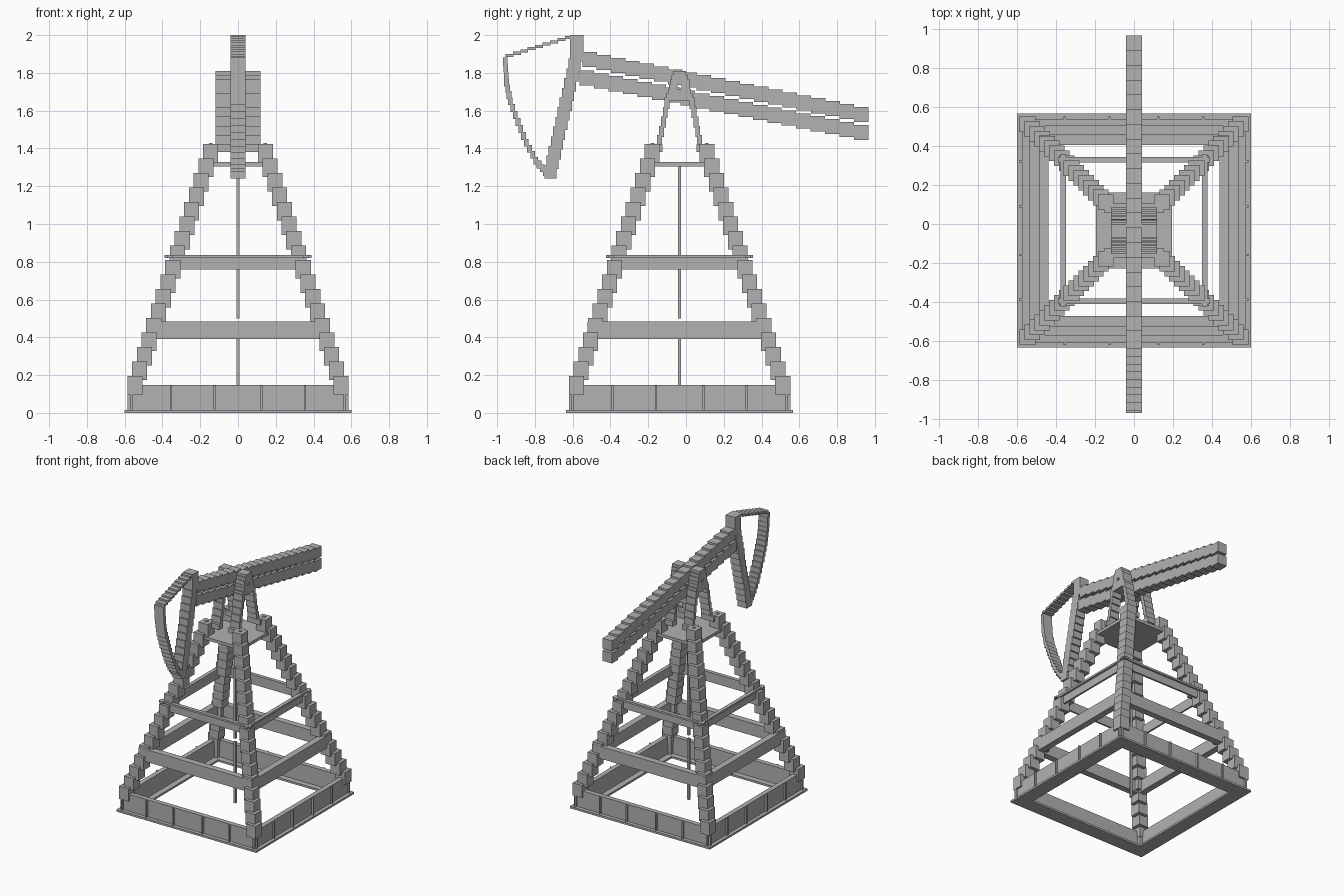
import bpy
import bmesh
from mathutils import Vector, Matrix

cube = bpy.data.objects.get("Cube")
if cube:
    bpy.data.objects.remove(cube)

steel = bpy.data.materials.new("grey_steel")
steel.use_nodes = True
GREY = (0.445, 0.445, 0.445, 1)
steel.diffuse_color = GREY
steel.node_tree.nodes["Principled BSDF"].inputs["Base Color"].default_value = GREY

CY = -0.034   # y of the tower axis


def block(x0, x1, y0, y1, z0, z1):
    return (Vector((x0, y0, z0)), Vector((x1, y1, z1)))


def make(name, blocks, origin_y=0.0):
    """One object made of axis-aligned blocks."""
    bm = bmesh.new()
    for a, b in blocks:
        size = b - a
        mid = (a + b) / 2 + Vector((0, origin_y, 0))
        bmesh.ops.create_cube(bm, size=1, matrix=Matrix.Translation(mid) @ Matrix.Diagonal((*[abs(s) for s in size], 1)))
    mesh = bpy.data.meshes.new(name)
    bm.to_mesh(mesh)
    bm.free()
    mesh.materials.append(steel)
    obj = bpy.data.objects.new(name, mesh)
    bpy.context.collection.objects.link(obj)
    return obj


def mirrored(blocks, axes):
    """Blocks plus their mirror images across the given axes."""
    out = list(blocks)
    for axis in axes:
        flip = Vector([-1 if i == axis else 1 for i in range(3)])
        out += [(a * flip, b * flip) for a, b in out]
    return out


def frame(inner, outer, z0, z1):
    """Square ring of four bars."""
    return mirrored([block(-outer, outer, inner, outer, z0, z1)], [1]) + \
        mirrored([block(inner, outer, -inner, inner, z0, z1)], [0])


def stair(start, end, count, size):
    """Equal blocks stepped along a line between two centres."""
    start, end, half = Vector(start), Vector(end), Vector(size) / 2
    mids = [start.lerp(end, i / (count - 1)) for i in range(count)]
    return [(m - half, m + half) for m in mids]


# Base: ground flange, walls and stiffening ribs
make("base_flange", frame(0.49, 0.6, 0, 0.015), CY)
make("base_walls", frame(0.535, 0.572, 0.015, 0.147), CY)
ribs = []
for p in (0.125, 0.355, 0.565):
    ribs.append(block(p - 0.006, p + 0.006, 0.572, 0.586, 0.015, 0.145))
    ribs.append(block(0.572, 0.586, p - 0.006, p + 0.006, 0.015, 0.145))
make("base_ribs", mirrored(ribs, [0, 1]), CY)

# Four stepped tower legs with a bolt on each top
leg = stair((0.546, 0.546, 0.147), (0.145, 0.145, 1.374), 17, (0.08, 0.08, 0.098))
leg.append(block(0.51, 0.565, 0.51, 0.565, 0.015, 0.147))
make("tower_legs", mirrored(leg, [0, 1]), CY)
bolt = block(0.134, 0.154, 0.134, 0.154, 1.42, 1.428)
make("leg_bolts", mirrored([bolt], [0, 1]), CY)

# Cross braces
make("lower_braces", frame(0.438, 0.487, 0.39, 0.485), CY)
flange = [block(-0.39, 0.39, 0.348, 0.377, 0.82, 0.835),
          block(0.348, 0.377, -0.39, 0.39, 0.82, 0.835)]
make("upper_brace_flanges", mirrored(flange, [0, 1])[:8], CY)
make("upper_brace_webs", frame(0.348, 0.362, 0.76, 0.82), CY)

# Platform
make("platform", [block(-0.195, 0.195, -0.195, 0.195, 1.305, 1.328)], CY)

# Well rod in two lengths
R = 0.008
make("well_rod", [block(-R, R, -R, R, 0, 0.475), block(-R, R, -R, R, 0.5, 1.305)], CY)

# Bearing stands: feet, stepped legs and a pierced head on each side
XI, XO = 0.04, 0.118
stand = [block(XI, 0.15, 0.09, 0.14, 1.38, 1.42)]
stand += stair((0.08, 0.106, 1.44), (0.08, 0.066, 1.64), 5, (XO - XI, 0.026, 0.06))
for z0, z1, w in ((1.65, 1.69, 0.072), (1.69, 1.715, 0.06), (1.735, 1.765, 0.052), (1.765, 1.79, 0.044), (1.79, 1.81, 0.034)):
    stand.append(block(XI, XO, 0, w, z0, z1))
stand.append(block(XI, XO, 0.01, 0.056, 1.715, 1.735))
make("bearing_stands", mirrored(stand, [0, 1]), CY)

# Walking beam: two parallel stepped bars
W = 0.08
bar_size = (W, 0.0765, 0.08)
make("beam_upper_bar", stair((0, -0.51, 1.87), (0, 0.927, 1.58), 20, bar_size))
make("beam_lower_bar", stair((0, -0.525, 1.773), (0, 0.927, 1.485), 20, bar_size))

# Beam head: stepped post and curved outer edge
post = stair((0, -0.59, 1.84), (0, -0.718, 1.275), 12, (W, 0.064, 0.07))
post.append(block(-W / 2, W / 2, -0.615, -0.543, 1.86, 2))
make("head_post", post)
make("head_top_edge", stair((0, -0.935, 1.892), (0, -0.62, 1.988), 9, (W, 0.042, 0.016)))
curve = [(-0.957, 1.86), (-0.95, 1.75), (-0.93, 1.65), (-0.89, 1.54),
         (-0.845, 1.43), (-0.795, 1.335), (-0.745, 1.275)]
rim = []
for (ya, za), (yb, zb) in zip(curve, curve[1:]):
    rim += stair((0, ya, za), (0, yb, zb), 4, (W, 0.025, 0.042))
make("head_curved_edge", rim)
